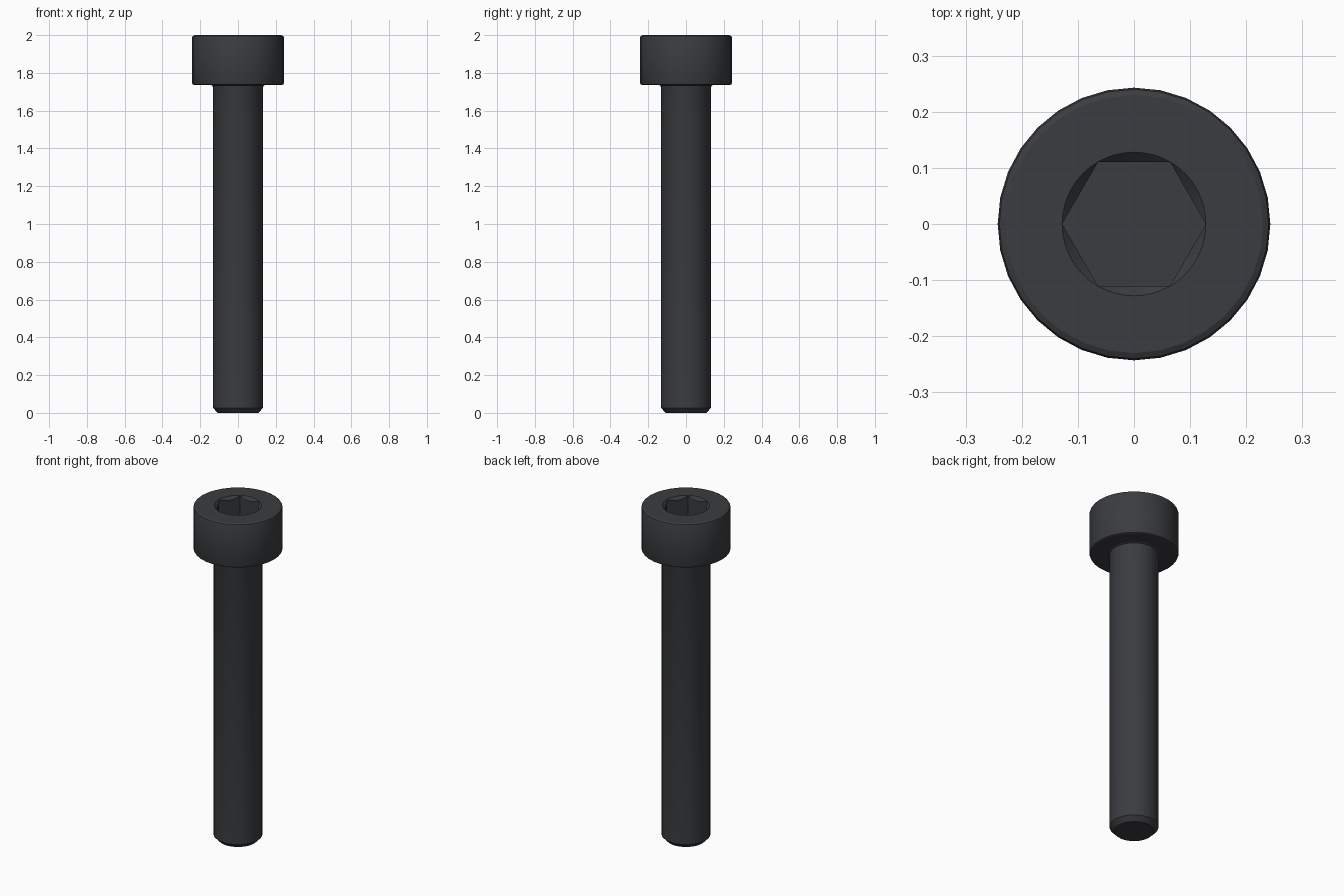
import bpy, bmesh, math

if "Cube" in bpy.data.objects:
    bpy.data.objects.remove(bpy.data.objects["Cube"])

SIDES = 32          # outer body
SOCKET_SIDES = 48   # divisible by six so the hexagon corners are exact
SOCKET_R = 0.128
APOTHEM = SOCKET_R * math.cos(math.pi / 6)
FLOOR_Z = 1.865

bm = bmesh.new()


def ring(n, point):
    return [bm.verts.new(point(2 * math.pi * i / n)) for i in range(n)]


def circle(r, z, n):
    return ring(n, lambda t: (r * math.cos(t), r * math.sin(t), z))


def skin(rings):
    for a, b in zip(rings, rings[1:]):
        n = len(a)
        for i in range(n):
            j = (i + 1) % n
            bm.faces.new((a[i], a[j], b[j], b[i]))


def hex_radius(t):
    return APOTHEM / math.cos((t % (math.pi / 3)) - math.pi / 6)


def hex_point(t, z=None):
    r = hex_radius(t)
    if z is None:
        z = 2.0 - (SOCKET_R - r) * 1.0
    return (r * math.cos(t), r * math.sin(t), z)


# shank and head, lathed from tip to top edge
profile = [(0.107, 0.0), (0.133, 0.027), (0.133, 1.724), (0.136, 1.732),
           (0.144, 1.736), (0.234, 1.736), (0.240, 1.739), (0.243, 1.746),
           (0.243, 1.988), (0.240, 1.995), (0.230, 2.0)]
body = [circle(r, z, SIDES) for r, z in profile]
skin(body)
bm.faces.new(body[0][::-1])

# hex socket: round countersink cutting into six flat walls
socket = [circle(SOCKET_R, 2.0, SOCKET_SIDES),
          ring(SOCKET_SIDES, hex_point),
          ring(SOCKET_SIDES, lambda t: hex_point(t, FLOOR_Z))]
skin(socket)
bm.faces.new(socket[-1])

# flat top between the outer edge and the socket
top_verts = set(body[-1]) | set(socket[0])
top_edges = [e for e in bm.edges if e.verts[0] in top_verts and e.verts[1] in top_verts]
bmesh.ops.triangle_fill(bm, edges=top_edges, use_beauty=True, normal=(0, 0, 1))

bmesh.ops.remove_doubles(bm, verts=bm.verts[:], dist=1e-5)
bmesh.ops.recalc_face_normals(bm, faces=bm.faces[:])

mesh = bpy.data.meshes.new("socket_head_screw")
bm.to_mesh(mesh)
bm.free()
screw = bpy.data.objects.new("socket_head_screw", mesh)
bpy.context.collection.objects.link(screw)

# dark steel finish
steel = bpy.data.materials.new("dark_steel")
steel.diffuse_color = (0.042, 0.045, 0.05, 1)
steel.use_nodes = True
steel.node_tree.nodes["Principled BSDF"].inputs["Base Color"].default_value = steel.diffuse_color
mesh.materials.append(steel)

bpy.context.view_layer.objects.active = screw
screw.select_set(True)
bpy.ops.object.shade_smooth_by_angle(angle=math.radians(25))
